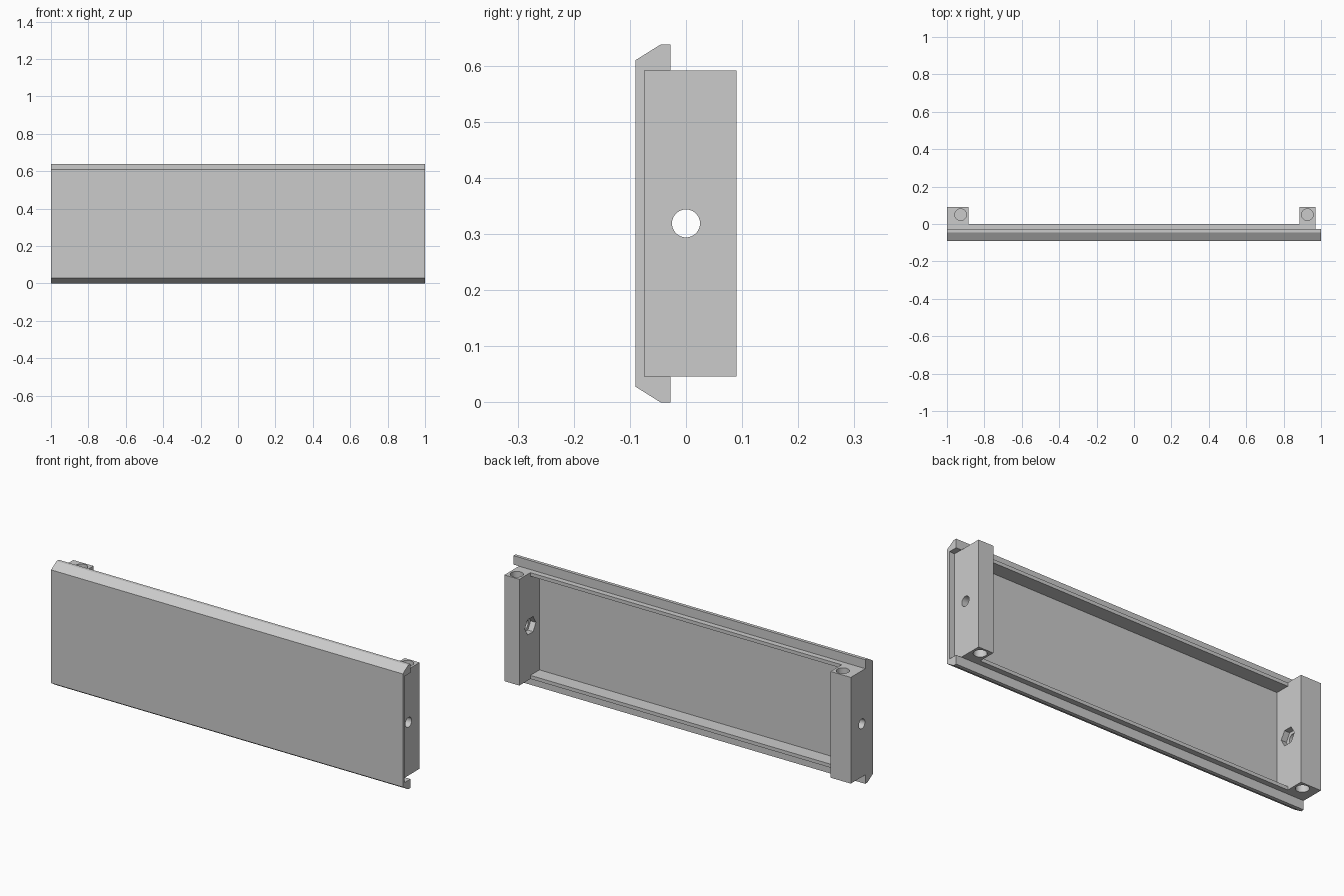
import bpy, bmesh, math
from mathutils import Matrix

if "Cube" in bpy.data.objects:
    bpy.data.objects.remove(bpy.data.objects["Cube"], do_unlink=True)

grey = bpy.data.materials.new("light grey")
grey.use_nodes = True
grey.diffuse_color = (0.6, 0.6, 0.6, 1)
grey.node_tree.nodes["Principled BSDF"].inputs["Base Color"].default_value = (0.6, 0.6, 0.6, 1)

HEIGHT = 0.638
MID = HEIGHT / 2
FRONT, PANEL_BACK, LIP_BACK = -0.09, -0.074, -0.028
LOW, HIGH = 0.046, 0.592      # space between the top and bottom lips


def finish(name, bm):
    bmesh.ops.recalc_face_normals(bm, faces=bm.faces)
    mesh = bpy.data.meshes.new(name)
    bm.to_mesh(mesh)
    bm.free()
    mesh.materials.append(grey)
    obj = bpy.data.objects.new(name, mesh)
    bpy.context.collection.objects.link(obj)
    return obj


def box(name, x0, x1, y0, y1, z0, z1):
    bm = bmesh.new()
    bmesh.ops.create_cube(bm, size=1)
    bmesh.ops.scale(bm, vec=(x1 - x0, y1 - y0, z1 - z0), verts=bm.verts)
    bmesh.ops.translate(bm, vec=((x0 + x1) / 2, (y0 + y1) / 2, (z0 + z1) / 2), verts=bm.verts)
    return finish(name, bm)


def cutter(radius, depth, sides, centre, along_x=False):
    bm = bmesh.new()
    turn = Matrix.Rotation(math.pi / 2, 4, 'Y') if along_x else Matrix()
    bmesh.ops.create_cone(bm, cap_ends=True, segments=sides, radius1=radius, radius2=radius,
                          depth=depth, matrix=Matrix.Translation(centre) @ turn)
    obj = finish("hole_cutter", bm)
    obj.hide_render = True
    return obj


def cut(obj, cutters):
    for c in cutters:
        mod = obj.modifiers.new("hole", 'BOOLEAN')
        mod.object, mod.operation, mod.solver = c, 'DIFFERENCE', 'EXACT'
    bpy.context.view_layer.update()
    result = bpy.data.meshes.new_from_object(
        obj.evaluated_get(bpy.context.evaluated_depsgraph_get()))
    obj.modifiers.clear()
    obj.data = result
    for c in cutters:
        bpy.data.objects.remove(c, do_unlink=True)
    bpy.ops.object.select_all(action='DESELECT')
    obj.select_set(True)
    bpy.context.view_layer.objects.active = obj
    bpy.ops.object.shade_smooth_by_angle(angle=math.radians(30))


# Front panel: one channel profile with bevelled lips, extruded along x
lower = [(PANEL_BACK, LOW), (LIP_BACK, LOW), (LIP_BACK, 0), (-0.045, 0), (FRONT, 0.028)]
profile = lower + [(y, HEIGHT - z) for y, z in reversed(lower)]
bm = bmesh.new()
face = bm.faces.new([bm.verts.new((-1, y, z)) for y, z in profile])
ends = bmesh.ops.extrude_face_region(bm, geom=[face])["geom"]
bmesh.ops.translate(bm, vec=(2, 0, 0), verts=[v for v in ends if isinstance(v, bmesh.types.BMVert)])
finish("front_panel", bm)

# Stiffening rails between the end blocks
RAIL = 0.018
box("bottom_rail", -0.885, 0.885, PANEL_BACK, 0, LOW, LOW + RAIL)
box("top_rail", -0.885, 0.885, PANEL_BACK, 0, HIGH - RAIL, HIGH)

# End blocks with a cross bolt hole, a hexagonal nut pocket and blind end holes
for name, side, outer in (("right_end_block", -1, 1.0), ("left_end_block", 1, 0.97)):
    x0, x1 = sorted((side * 0.885, side * outer))
    block = box(name, x0, x1, PANEL_BACK, 0.09, LOW, HIGH)
    holes = [cutter(0.025, 0.4, 32, (side * 0.93, 0, MID), True),
             cutter(0.045, 0.06, 6, (side * 0.885, 0, MID), True)]
    holes += [cutter(0.031, 0.3, 32, (side * 0.927, 0.05, z)) for z in (LOW, HIGH)]
    cut(block, holes)
